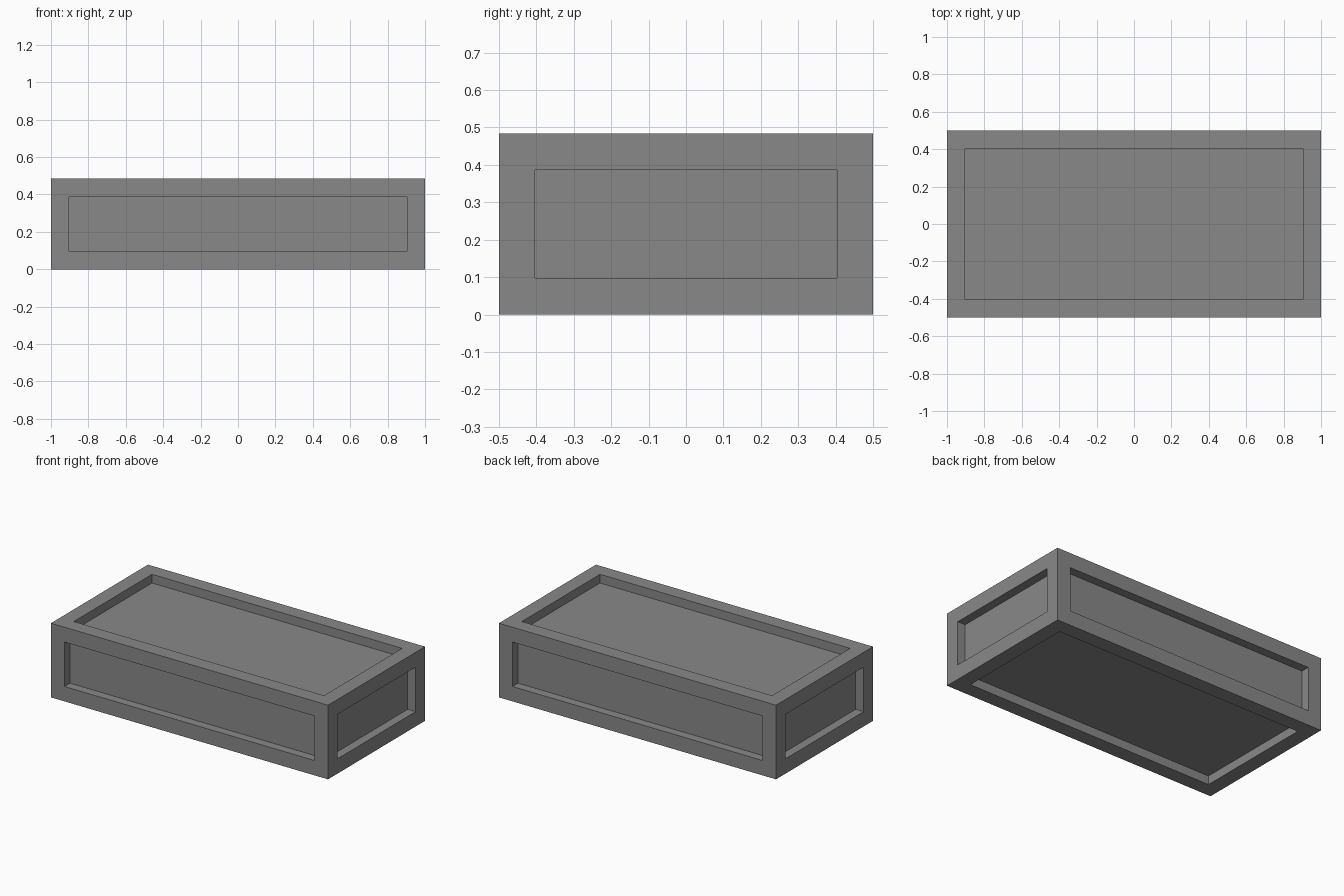
import bpy
import bmesh

old = bpy.data.objects.get("Cube")
if old:
    bpy.data.objects.remove(old, do_unlink=True)

LENGTH, WIDTH, HEIGHT = 2.0, 1.0, 0.484
BORDER, DEPTH = 0.097, 0.057

# Plain grey material
grey = bpy.data.materials.new("grey")
grey.use_nodes = True
colour = (0.25, 0.25, 0.25, 1)
grey.diffuse_color = colour
grey.node_tree.nodes["Principled BSDF"].inputs["Base Color"].default_value = colour

# Solid block
bm = bmesh.new()
bmesh.ops.create_cube(bm, size=1)
for v in bm.verts:
    v.co.x *= LENGTH
    v.co.y *= WIDTH
    v.co.z = (v.co.z + 0.5) * HEIGHT
bm.normal_update()

# Recessed panel on every side: inset a border, then a straight-walled recess
panels = bm.faces[:]
bmesh.ops.inset_individual(bm, faces=panels, thickness=BORDER, use_even_offset=True)
for panel in panels:
    inward = -panel.normal.copy() * DEPTH
    recess = bmesh.ops.extrude_discrete_faces(bm, faces=[panel])["faces"][0]
    bmesh.ops.translate(bm, vec=inward, verts=recess.verts[:])
bmesh.ops.recalc_face_normals(bm, faces=bm.faces[:])

mesh = bpy.data.meshes.new("panelled_block")
bm.to_mesh(mesh)
bm.free()
mesh.materials.append(grey)
block = bpy.data.objects.new("panelled_block", mesh)
bpy.context.collection.objects.link(block)
